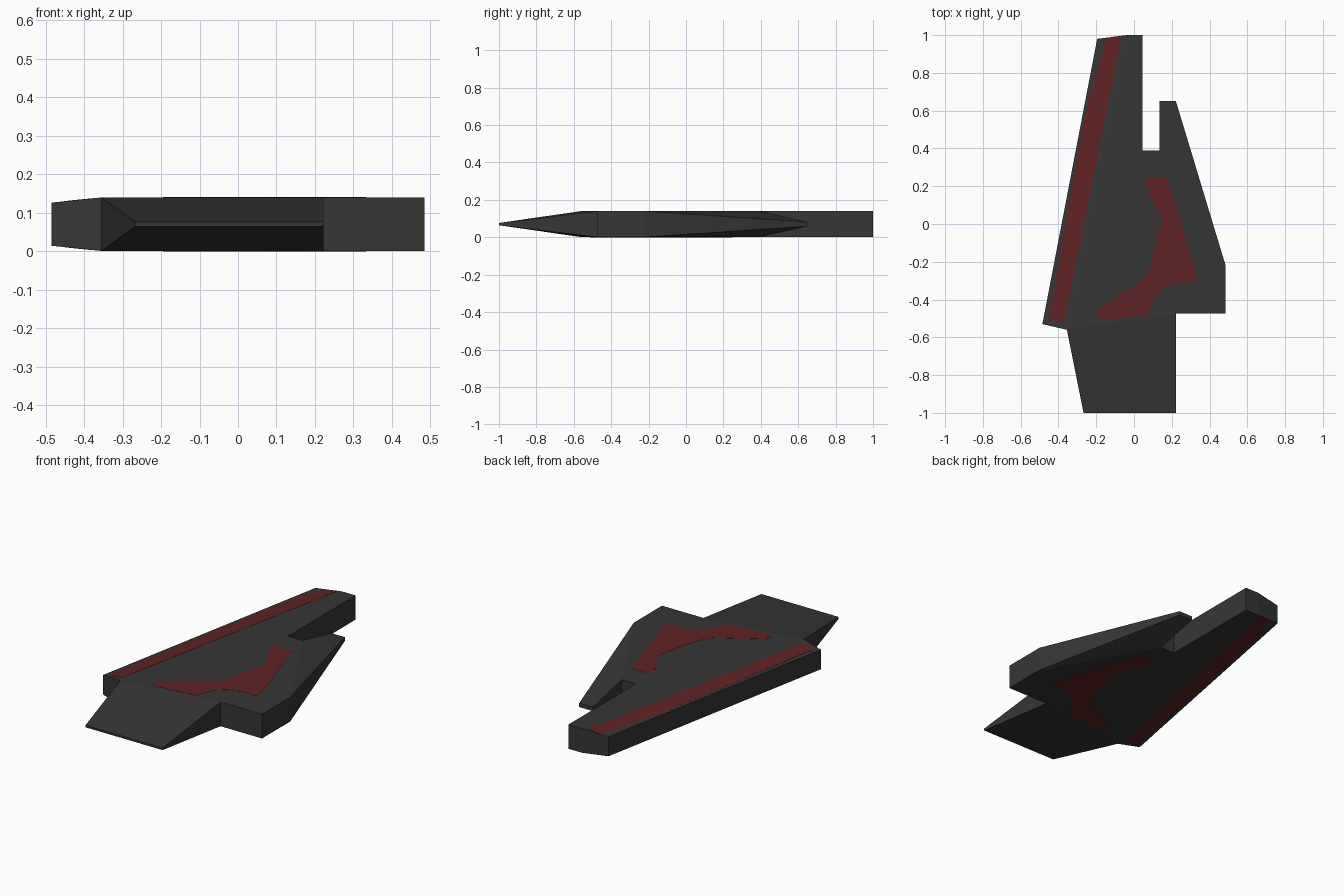
import bpy, bmesh

if "Cube" in bpy.data.objects:
    bpy.data.objects.remove(bpy.data.objects["Cube"])

MID, FULL = 0.0705, 0.0695   # centre height and half thickness


def material(name, rgb):
    m = bpy.data.materials.new(name)
    m.diffuse_color = (*rgb, 1)
    m.use_nodes = True
    m.node_tree.nodes["Principled BSDF"].inputs["Base Color"].default_value = m.diffuse_color
    return m


grey = material("dark grey", (0.037, 0.037, 0.037))
red = material("dark red", (0.117, 0.016, 0.016))


def make(name, bm, mat):
    bmesh.ops.recalc_face_normals(bm, faces=bm.faces)
    me = bpy.data.meshes.new(name)
    bm.to_mesh(me)
    bm.free()
    me.materials.append(mat)
    ob = bpy.data.objects.new(name, me)
    bpy.context.collection.objects.link(ob)
    return ob


# Hull: outline points with half thickness, mirrored above and below MID
outline = [
    (-0.485, -0.53, 0.056), (-0.195, 0.98, 0.056), (-0.04, 1.0, FULL),
    (0.045, 1.0, FULL), (0.045, 0.39, FULL), (0.135, 0.39, FULL),
    (0.135, 0.65, 0.0115), (0.222, 0.65, 0.0115), (0.485, -0.22, FULL),
    (0.485, -0.475, FULL), (0.222, -0.475, FULL), (0.222, -1.0, 0.006),
    (-0.267, -1.0, 0.006), (-0.355, -0.56, FULL)]
# side strip, main deck, tail prong, nose wedge
panels = [(0, 1, 2, 13), (13, 2, 3, 4, 5, 8, 9, 10), (5, 6, 7, 8), (10, 11, 12, 13)]

bm = bmesh.new()
layers = [[bm.verts.new((x, y, MID + s * h)) for x, y, h in outline] for s in (1, -1)]
for layer in layers:
    for p in panels:
        bm.faces.new([layer[i] for i in p])
top, bottom = layers
for i in range(len(outline)):
    j = (i + 1) % len(outline)
    bm.faces.new((top[i], top[j], bottom[j], bottom[i]))
make("hull", bm, grey)


def half_height(x, y):
    """Half thickness of the hull on the main deck and sloping side strip."""
    fold_x = -0.355 + (y + 0.56) * 0.315 / 1.56
    return FULL - max(0, fold_x - x) * 0.0135 / 0.136


def plates(name, pts):
    """Thin painted plate on both the upper and lower surface."""
    for side, s in (("upper", 1), ("lower", -1)):
        bm = bmesh.new()
        rings = [[bm.verts.new((x, y, MID + s * (half_height(x, y) + d))) for x, y in pts]
                 for d in (0.001, -0.002)]
        for r in rings:
            bm.faces.new(r)
        for i in range(len(pts)):
            j = (i + 1) % len(pts)
            bm.faces.new((rings[0][i], rings[0][j], rings[1][j], rings[1][i]))
        make(f"{side}_{name}", bm, red)


# Long stripe along the left side
plates("stripe", [(-0.452, -0.495), (-0.44, -0.515), (-0.385, -0.522), (-0.368, -0.505),
                  (-0.068, 0.985), (-0.165, 0.982), (-0.188, 0.96)])

# Curved boomerang patch on the deck
plates("patch", [(0.058, 0.24), (0.07, 0.248), (0.18, 0.246), (0.197, 0.165), (0.325, -0.24),
                 (0.333, -0.305), (0.215, -0.312), (0.16, -0.335), (0.12, -0.37),
                 (0.095, -0.415), (0.072, -0.482), (-0.03, -0.492), (-0.175, -0.512),
                 (-0.195, -0.495), (-0.195, -0.45), (-0.05, -0.358), (0.045, -0.30),
                 (0.09, -0.22), (0.15, 0.04), (0.12, 0.09), (0.07, 0.17)])
